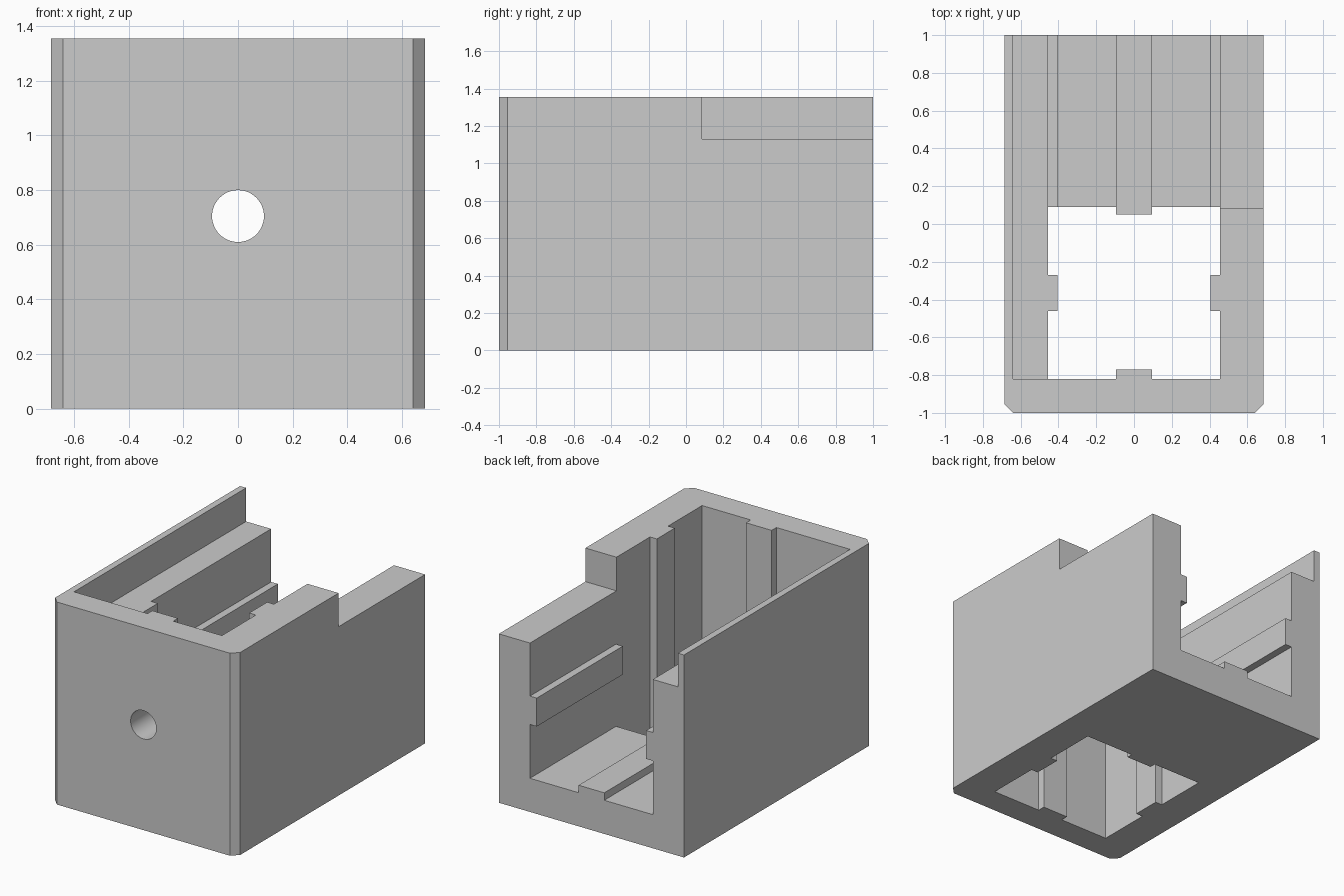
import bpy, bmesh, math
from mathutils import Vector

cube = bpy.data.objects.get("Cube")
if cube:
    bpy.data.objects.remove(cube, do_unlink=True)

# One plain grey material
grey = bpy.data.materials.new("light_grey")
grey.use_nodes = True
colour = (0.6, 0.6, 0.6, 1)
grey.diffuse_color = colour
grey.node_tree.nodes["Principled BSDF"].inputs["Base Color"].default_value = colour

# Main dimensions
W, H, T = 0.685, 1.355, 0.045      # half width, height, chamfer and thin wall
IN, RIB, R = 0.455, 0.405, 0.095   # channel half width, rib face, hole radius
FRONT, MID = -0.82, 0.09           # ends of the vertical channel
FLOOR, LEDGE = 0.225, 1.13
OUT = 1.2                          # overshoot for cutters at the open end
TOP = 1.6                          # overshoot for cutters at the top


def make_object(name, bm):
    bmesh.ops.recalc_face_normals(bm, faces=bm.faces)
    mesh = bpy.data.meshes.new(name)
    bm.to_mesh(mesh)
    bm.free()
    mesh.materials.append(grey)
    obj = bpy.data.objects.new(name, mesh)
    bpy.context.collection.objects.link(obj)
    return obj


def box(name, x, y, z):
    bm = bmesh.new()
    bmesh.ops.create_cube(bm, size=1)
    for v in bm.verts:
        for i, (a, b) in enumerate((x, y, z)):
            v.co[i] = a if v.co[i] < 0 else b
    return make_object(name, bm)


def rod(name, start, end):
    start, end = Vector(start), Vector(end)
    bm = bmesh.new()
    bmesh.ops.create_cone(bm, cap_ends=True, segments=48, radius1=R, radius2=R,
                          depth=(end - start).length)
    turn = (end - start).to_track_quat('Z', 'Y')
    for v in bm.verts:
        v.co = turn @ v.co + (start + end) / 2
    return make_object(name, bm)


def combine(body, tool, operation):
    mod = body.modifiers.new(tool.name, 'BOOLEAN')
    mod.operation = operation
    mod.solver = 'EXACT'
    mod.object = tool
    bpy.context.view_layer.objects.active = body
    bpy.ops.object.modifier_apply(modifier=mod.name)
    bpy.data.objects.remove(tool, do_unlink=True)


# Outer block with chamfered front corners
bm = bmesh.new()
outline = [(-W + T, -1), (W - T, -1), (W, -1 + T), (W, 1), (-W, 1), (-W, -1 + T)]
base = bm.faces.new([bm.verts.new((x, y, 0)) for x, y in outline])
walls = bmesh.ops.extrude_face_region(bm, geom=[base])
bmesh.ops.translate(bm, vec=(0, 0, H),
                    verts=[g for g in walls["geom"] if isinstance(g, bmesh.types.BMVert)])
body = make_object("channel_block", bm)

# Vertical channel, open rear channel, side notch and inner ledge
cuts = [
    box("vertical_channel", (-IN, IN), (FRONT, MID), (-0.2, TOP)),
    box("rear_channel", (-IN, IN), (-0.3, OUT), (FLOOR, TOP)),
    box("left_notch", (0.3, 0.9), (0.085, OUT), (LEDGE, TOP)),
    box("right_ledge", (-W + T, -0.3), (FRONT, OUT), (LEDGE, TOP)),
]
for cut in cuts:
    combine(body, cut, 'DIFFERENCE')

# Ribs standing out from the channel walls and floor
ribs = [
    box("front_rib", (-R, R), (-0.9, -0.77), (0, H)),
    box("floor_rib", (-R, R), (0.05, 1), (0, FLOOR + 0.05)),
]
for side, height in ((1, H), (-1, LEDGE)):
    x = sorted((side * RIB, side * 0.52))
    ribs.append(box("upright_rib", x, (-0.365 - R, -0.365 + R), (0, height)))
    ribs.append(box("rear_rib", x, (MID, 1), (0.68 - R, 0.68 + R)))
for rib in ribs:
    combine(body, rib, 'UNION')

# Round holes through every rib
holes = [
    rod("front_hole", (0, -1.2, 0.705), (0, -0.6, 0.705)),
    rod("floor_hole", (0, 0.545, -0.2), (0, 0.545, 0.4)),
    rod("side_hole_front", (-1, -0.365, 0.705), (1, -0.365, 0.705)),
    rod("side_hole_rear", (-1, 0.54, 0.68), (1, 0.54, 0.68)),
]
for hole in holes:
    combine(body, hole, 'DIFFERENCE')

# Smooth hole walls, crisp edges elsewhere
bpy.ops.object.select_all(action='DESELECT')
body.select_set(True)
bpy.context.view_layer.objects.active = body
bpy.ops.object.shade_smooth_by_angle(angle=math.radians(30))
